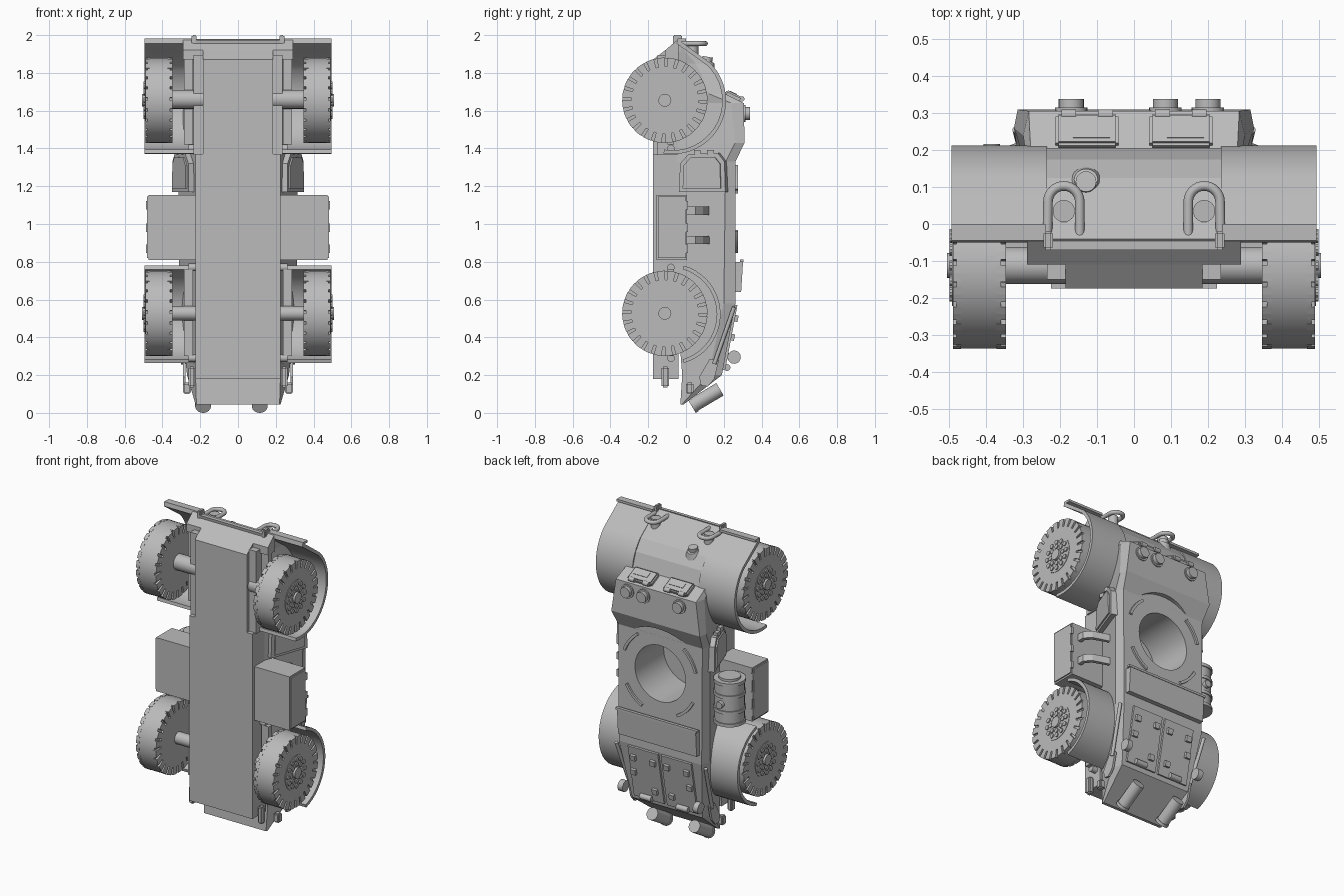
import bpy, bmesh, math
from mathutils import Vector, Matrix

if "Cube" in bpy.data.objects:
    bpy.data.objects.remove(bpy.data.objects["Cube"], do_unlink=True)

paint = bpy.data.materials.new("plain_grey")
paint.use_nodes = True
grey = (0.5, 0.5, 0.5, 1)
paint.diffuse_color = grey
paint.node_tree.nodes["Principled BSDF"].inputs["Base Color"].default_value = grey


def finish(name, bm, smooth=False):
    bmesh.ops.recalc_face_normals(bm, faces=bm.faces)
    for face in bm.faces:
        face.smooth = smooth
    for edge in bm.edges:
        edge.smooth = edge.calc_face_angle(0) < math.radians(32)
    mesh = bpy.data.meshes.new(name)
    bm.to_mesh(mesh)
    bm.free()
    mesh.materials.append(paint)
    obj = bpy.data.objects.new(name, mesh)
    bpy.context.collection.objects.link(obj)
    return obj


def loft(name, rings, smooth=False):
    bm = bmesh.new()
    loops = [[bm.verts.new(p) for p in ring] for ring in rings]
    count = len(loops[0])
    for a, b in zip(loops, loops[1:]):
        for i in range(count):
            j = (i + 1) % count
            bm.faces.new((a[i], a[j], b[j], b[i]))
    bm.faces.new(loops[0])
    bm.faces.new(loops[-1])
    return finish(name, bm, smooth)


def prism(name, axis, points, low, high, smooth=False):
    place = {"X": lambda p, d: (d, p[0], p[1]),
             "Y": lambda p, d: (p[0], d, p[1])}[axis]
    return loft(name, [[place(p, d) for p in points] for d in (low, high)], smooth)


def box(name, centre, size, tilt=0, turn=0, bevel=0):
    bm = bmesh.new()
    bmesh.ops.create_cube(bm, size=1)
    bmesh.ops.scale(bm, vec=size, verts=bm.verts)
    if bevel:
        bmesh.ops.bevel(bm, geom=bm.edges[:], offset=bevel, segments=2, affect='EDGES')
    spin = Matrix.Rotation(math.radians(turn), 4, 'Z') @ Matrix.Rotation(math.radians(tilt), 4, 'X')
    bmesh.ops.transform(bm, matrix=Matrix.Translation(centre) @ spin, verts=bm.verts)
    return finish(name, bm)


def rod(name, start, end, radius, sides=24, end_radius=None):
    start, end = Vector(start), Vector(end)
    line = end - start
    turn = line.to_track_quat('Z', 'Y').to_matrix().to_4x4()
    bm = bmesh.new()
    bmesh.ops.create_cone(bm, cap_ends=True, segments=sides, radius1=radius,
                          radius2=radius if end_radius is None else end_radius,
                          depth=line.length,
                          matrix=Matrix.Translation((start + end) / 2) @ turn)
    return finish(name, bm, True)


def arc(centre, radius, start, end, steps=20):
    angles = [math.radians(start + (end - start) * i / steps) for i in range(steps + 1)]
    return [(centre[0] + radius * math.cos(a), centre[1] + radius * math.sin(a)) for a in angles]


def tube(name, points, radius):
    curve = bpy.data.curves.new(name, 'CURVE')
    curve.dimensions = '3D'
    curve.bevel_depth = radius
    curve.use_fill_caps = True
    spline = curve.splines.new('POLY')
    spline.points.add(len(points) - 1)
    for point, co in zip(spline.points, points):
        point.co = (*co, 1)
    temp = bpy.data.objects.new(name, curve)
    bpy.context.collection.objects.link(temp)
    mesh = bpy.data.meshes.new_from_object(temp.evaluated_get(bpy.context.evaluated_depsgraph_get()))
    bpy.data.objects.remove(temp, do_unlink=True)
    bm = bmesh.new()
    bm.from_mesh(mesh)
    return finish(name, bm, True)


# Upper hull: z, then half width and height of the sill, waist and roof edge
stations = [
    (.045, .22, -.03, .225, -.022, .22, -.012), (.2, .225, -.02, .27, .12, .25, .19),
    (.58, .225, -.05, .31, .2, .295, .262), (1.33, .225, -.05, .318, .21, .3, .262),
    (1.43, .225, -.05, .325, .26, .315, .31), (1.64, .225, -.05, .3, .24, .285, .306),
    (1.69, .225, -.05, .285, .12, .28, .205), (1.78, .22, -.05, .265, .09, .265, .175),
    (1.85, .22, -.05, .25, .05, .25, .125), (1.975, .235, -.07, .24, -.055, .24, -.04)]
hull = loft("upper_hull", [[(-a, b, z), (a, b, z), (c, d, z), (e, f, z), (-e, f, z), (-c, d, z)]
                           for z, a, b, c, d, e, f in stations])

# Turret opening and the curved rear of the driver's cab
ring_z = 1.09
for floor, radius in ((-.03, .18), (.2625, .3)):
    cutter = rod("cutter", (0, floor, ring_z), (0, .5, ring_z), radius, 64)
    cutter.hide_render = True
    cut = hull.modifiers.new("cut", 'BOOLEAN')
    cut.object = cutter
    cut.solver = 'EXACT'
    result = bpy.data.meshes.new_from_object(
        hull.evaluated_get(bpy.context.evaluated_depsgraph_get()))
    hull.modifiers.clear()
    hull.data = result
    bpy.data.objects.remove(cutter, do_unlink=True)
for start in (208, 298, 20, 130):
    band = arc((0, ring_z), .275, start, start + 34) + arc((0, ring_z), .258, start + 34, start)
    prism("ring_rib", "Y", band, .25, .274)

# Lower hull, nose and bumper
box("lower_hull", (0, -.107, .775), (.45, .135, 1.19))
prism("nose_floor", "X", [(-.175, 1.36), (-.175, 1.87), (-.11, 1.92), (-.04, 1.93), (-.04, 1.36)], -.185, .185)
prism("bumper", "X", [(-.04, 1.98), (-.11, 1.92), (-.11, 1.87), (-.04, 1.87)], -.29, .29)
prism("deck_panel", "X", [(.25, .8), (.302, .8), (.292, .64), (.25, .64)], -.28, .28)
box("deck_panel_rim", (0, .295, .805), (.58, .02, .014))

# Wheels with notched shoulders
def wheel(side, z):
    y, radius = -.112, .226
    teeth = []
    for i in range(24):
        teeth += arc((y, z), radius, i * 15, i * 15 + 11, 2) + arc((y, z), .178, i * 15 + 11, i * 15 + 15, 1)
    for low, high in ((.347, .372), (.468, .49)):
        prism("tyre_shoulder", "X", teeth, side * low, side * high)
    rod("tyre", (side * .36, y, z), (side * .48, y, z), radius - .001, 48)
    rod("wheel_disc", (side * .48, y, z), (side * .493, y, z), .11, 32)
    rod("hub", (side * .48, y, z), (side * .507, y, z), .034, 20)
    for bolts, ring in ((12, .085), (8, .055)):
        for py, pz in arc((y, z), ring, 0, 360, bolts)[:-1]:
            rod("wheel_bolt", (side * .48, py, pz), (side * .5, py, pz), .014, 10)


for z, radius in ((.527, .038), (1.66, .05)):
    rod("axle", (-.36, -.112, z), (.36, -.112, z), radius)

front_centre, rear_centre = (-.07, 1.652), (-.085, .522)
front_fender = ([(-.045, 1.98)] + arc(front_centre, .282, 45, -100)
                + arc(front_centre, .262, -100, 45) + [(-.05, 1.955)])
rear_fender = arc(rear_centre, .268, 74, -74) + arc(rear_centre, .248, -74, 74)

for s in (1, -1):
    for z in (.527, 1.655):
        wheel(s, z)
    prism("front_fender", "X", front_fender, s * .235, s * .494, True)
    prism("rear_fender", "X", rear_fender, s * .2, s * .494, True)
    box("front_fender_lip", (s * .367, -.022, 1.974), (.255, .045, .015))

    # Chassis rails, springs and shackles
    box("chassis_rail", (s * .21, -.095, 1.63), (.05, .11, .53))
    for z in (.53, 1.65):
        box("leaf_spring", (s * .262, -.08, z), (.05, .035, .46))
    for z in (.29, .77, 1.4, 1.89):
        rod("spring_shackle", (s * .18, -.08, z), (s * .262, -.08, z), .02, 16)
    box("rear_tow_bracket", (s * .245, -.11, .19), (.035, .04, .11), bevel=.008)
    box("rear_lamp", (s * .27, .02, .13), (.04, .04, .06), bevel=.008)

    # Side stowage box with hinges
    box("stowage_box", (s * .35, -.075, .982), (.25, .16, .345))
    box("stowage_lid", (s * .477, -.075, .982), (.012, .148, .325))
    for z in (.87, .98, 1.1):
        box("lid_hinge", (s * .478, .003, z), (.016, .016, .045))

    # Slanted side door with a raised frame
    corners = [(-.03, 1.17), (.215, 1.17), (.21, 1.33), (.175, 1.375), (.02, 1.37), (-.025, 1.32)]
    mid = Vector((.09, 1.265))
    for label, scale, lift in (("door_frame", 1, .018), ("door_panel", .82, .026)):
        rings = []
        for depth in (-.02, lift):
            flat = [mid + (Vector(p) - mid) * scale for p in corners]
            rings.append([(s * (.243 + .36 * (p.x + .03) + depth), p.x - .36 * depth, p.y) for p in flat])
        loft(label, rings)
    for y in (.06, .13):
        box("door_hinge", (s * (.265 + .36 * y), y, 1.38), (.025, .035, .025))

    # Driver's visor on the front plate
    x = .127 * s
    box("visor", (x, .25, 1.672), (.17, .095, .04), tilt=-25.5, bevel=.008)
    box("visor_slot", (x + .012, .25, 1.693), (.1, .04, .008), tilt=-25.5)
    for offset in (-.05, .05):
        rod("visor_hinge", (x + offset - .02, .296, 1.662), (x + offset + .02, .296, 1.662), .014, 12)

    # Headlamp, guard loop and clamp on the bonnet
    x = .19 * s
    rod("headlamp", (x, .035, 1.88), (x, .035, 1.957), .03)
    loop = [(s * px, py, 1.955) for px, py in
            [(.235, -.05)] + arc((.19, .06), .043, 0, 180, 16) + [(.147, -.035)]]
    tube("lamp_guard", loop, .013)
    box("guard_clamp", (s * .232, -.045, 1.955), (.026, .05, .09), bevel=.006)

    # Engine doors, hinges, handles and tools at the rear
    box("engine_door", (s * .118, .231, .4), (.215, .018, .35), tilt=-10.7)
    for x, z in ((.05, .5), (.19, .5), (.06, .3), (.2, .4)):
        box("door_catch", (s * x, .247 + (z - .4) * .19, z), (.035, .02, .035), tilt=-10.7)
    rod("deck_handle", (s * .09, .217, .24), (s * .17, .217, .24), .018, 14)
    rod("tool_handle", (s * .318, .255, .56), (s * .292, .15, .26), .011, 12)
    rod("side_lamp", (s * .25, .255, .295), (s * .285, .255, .295), .035)
    blade = [(.175, .28), (.125, .285), (.07, .19), (.08, .145), (.115, .14), (.15, .18)]
    prism("shovel_blade", "X", blade, s * .278, s * .292)

# Twin exhausts on the rear plate
for x in (-.185, .115):
    rod("exhaust", (x, .035, .039), (x, .18, .125), .038)
    rod("exhaust_tip", (x, .03, .036), (x, .045, .045), .042)

# Round roof caps
for x in (-.17, .085, .2):
    rod("roof_cap_base", (x, .295, 1.585), (x, .315, 1.585), .044)
    rod("roof_cap", (x, .31, 1.585), (x, .338, 1.585), .034)

# Horn on the bonnet
rod("horn_base", (-.13, .1, 1.82), (-.13, .12, 1.865), .06, 24, .032)
rod("horn", (-.13, .105, 1.83), (-.13, .115, 1.885), .028)

# Straps from the right-hand stowage box to the hull
for z in (.915, 1.07):
    strap = [(.43, 0), (.43, .05), (.39, .09), (.28, .125), (.28, .105), (.375, .07), (.405, .04), (.405, 0)]
    loft("box_strap", [[(x, y, z + d) for x, y in strap] for d in (-.022, .022)])

# Drum on the other stowage box
drum_x, drum_y = -.385, .105
rod("drum", (drum_x, drum_y, .83), (drum_x, drum_y, 1.11), .088, 32)
for z in (.84, .92, 1.02, 1.1):
    rod("drum_hoop", (drum_x, drum_y, z - .01), (drum_x, drum_y, z + .01), .095, 32)
rod("drum_rim_plug", (drum_x, drum_y, 1.1), (drum_x, drum_y, 1.125), .065)
rod("drum_bung", (drum_x, .18, .97), (drum_x, .216, .97), .022, 16)
